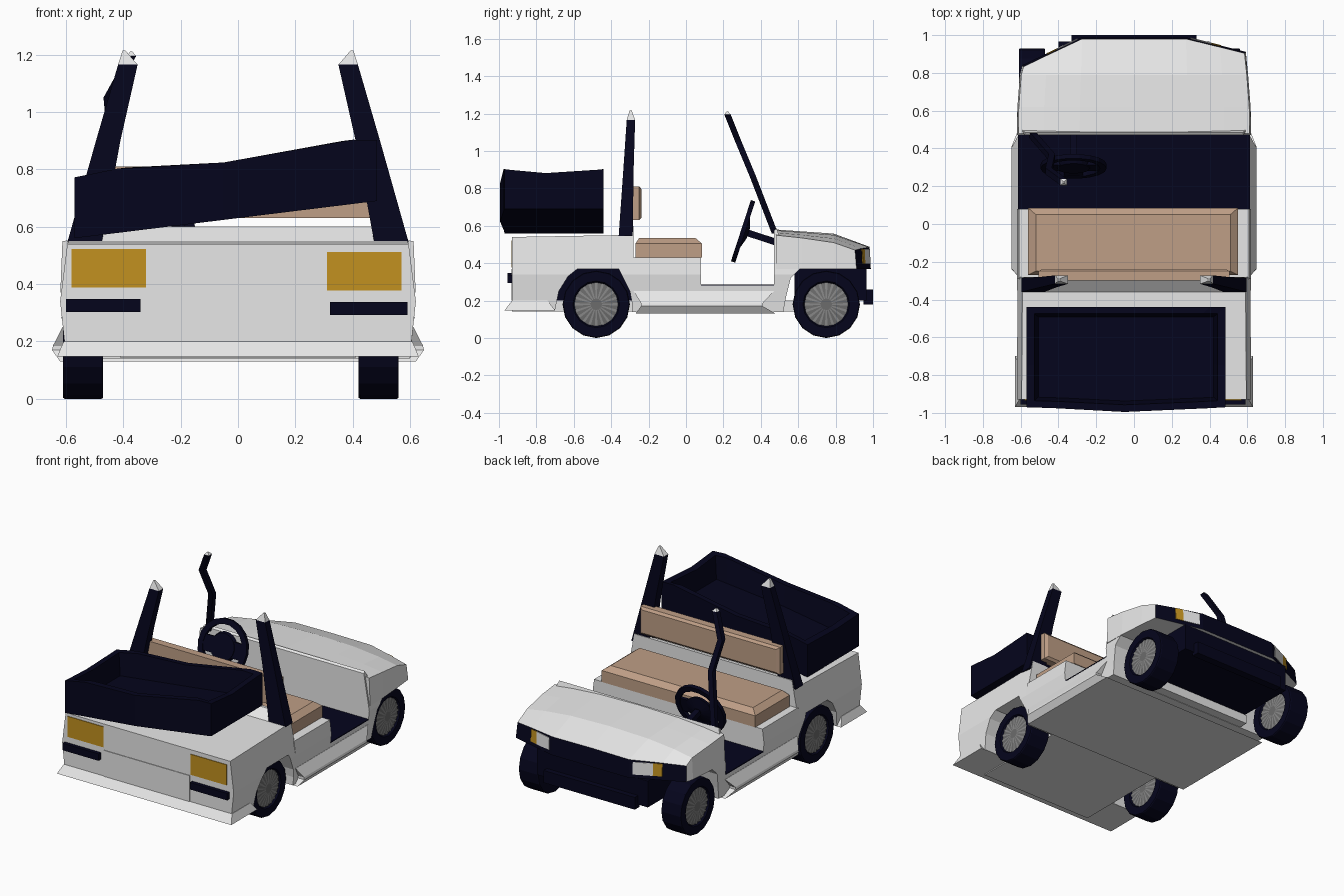
import bpy, bmesh, math
from mathutils import Vector

if "Cube" in bpy.data.objects:
    bpy.data.objects.remove(bpy.data.objects["Cube"])


def material(name, r, g, b):
    m = bpy.data.materials.new(name)
    m.diffuse_color = (r, g, b, 1)
    m.use_nodes = True
    m.node_tree.nodes["Principled BSDF"].inputs["Base Color"].default_value = m.diffuse_color
    return m


WHITE = material("white panel", 0.80, 0.80, 0.80)
NAVY = material("dark navy", 0.0015, 0.0015, 0.012)
TAN = material("tan vinyl", 0.52, 0.345, 0.24)
AMBER = material("amber lamp", 0.54, 0.285, 0.014)
GREY = material("hub grey", 0.15, 0.15, 0.15)
STEEL = material("spoke grey", 0.25, 0.25, 0.25)


def finish(name, bm, *mats):
    bmesh.ops.recalc_face_normals(bm, faces=bm.faces)
    me = bpy.data.meshes.new(name)
    bm.to_mesh(me)
    bm.free()
    for m in mats:
        me.materials.append(m)
    ob = bpy.data.objects.new(name, me)
    bpy.context.collection.objects.link(ob)
    return ob


def skin(rings, strip=False):
    """Join rings of points into a closed solid; strip caps suit bent ends."""
    bm = bmesh.new()
    vs = [[bm.verts.new(p) for p in r] for r in rings]
    n = len(vs[0])
    for a, b in zip(vs, vs[1:]):
        for i in range(n):
            j = (i + 1) % n
            bm.faces.new((a[i], a[j], b[j], b[i]))
    for r in (vs[0], vs[-1]):
        if strip:
            for i in range(n // 2 - 1):
                bm.faces.new((r[i], r[i + 1], r[n - 2 - i], r[n - 1 - i]))
        else:
            bm.faces.new(r)
    return bm


def loft(name, rings, *mats):
    return finish(name, skin(rings), *mats)


def rect(x0, x1, y0, y1, z):
    return [(x0, y0, z), (x1, y0, z), (x1, y1, z), (x0, y1, z)]


def box(name, x0, x1, y0, y1, z0, z1, mat, dx=0, dy=0):
    return loft(name, [rect(x0, x1, y0, y1, z0),
                       rect(x0 + dx, x1 - dx, y0 + dy, y1 - dy, z1)], mat)


def half_width(z, table=((0.14, .60), (0.20, .605), (0.34, .62), (0.54, .595), (0.60, .57))):
    for (a, wa), (b, wb) in zip(table, table[1:]):
        if z <= b + 1e-5:
            return wa + (wb - wa) * max(0, z - a) / (b - a)
    return table[-1][1]


def body(name, profile):
    """Extrude a side profile across the cart and bulge it by height."""
    bm = skin([[(s, y, z) for y, z in profile] for s in (-1, 1)])
    for z in (0.20, 0.34):
        bmesh.ops.bisect_plane(bm, geom=bm.verts[:] + bm.edges[:] + bm.faces[:],
                               plane_co=(0, 0, z), plane_no=(0, 0, 1))
    for v in bm.verts:
        v.co.x = math.copysign(half_width(v.co.z), v.co.x)
    return finish(name, bm, WHITE)


# Body shells with wheel arches
body("rear_body", [(-.93, .15), (-.93, .54), (-.36, .55), (-.30, .60), (-.28, .60), (-.28, .14),
                   (-.30, .25), (-.36, .37), (-.58, .37), (-.63, .33), (-.68, .25), (-.70, .15)])
body("front_cowl", [(.47, .14), (.47, .575), (.485, .585), (.50, .54), (.60, .50), (.61, .37),
                    (.56, .32), (.535, .22), (.52, .14)])
body("seat_base", [(-.29, .14), (-.29, .43), (.08, .43), (.08, .14)])
body("floor_base", [(.07, .14), (.07, .28), (.48, .28), (.48, .14)])
box("floor_mat", -.615, .615, .08, .47, .28, .286, NAVY)
box("underbody", -.41, .41, -.93, .58, .142, .20, WHITE)
box("rear_arch_liner", -.41, .41, -.70, -.29, .19, .372, NAVY)
box("rear_lip", -.63, .63, -.97, -.70, .148, .20, WHITE, .022, .04)
loft("side_sill", [rect(-.62, .62, -.27, .48, .13), rect(-.648, .648, -.24, .41, .17),
                   rect(-.645, .645, -.24, .41, .185), rect(-.612, .612, -.28, .47, .25)], WHITE)

# Hood with swept front corners, dark on its front face
COLS = (-1, -.78, -.47, 0, .47, .78, 1)


def front_y(x):
    k = max(0, abs(x) - .28) / .30
    return .98 - k * (.145 if x < 0 else .075)


rings = []
for y, hw, zc, ze in ((.48, .612, .58, .55), (.62, .61, .57, .535),
                      (.79, .597, .558, .51), (None, .585, .488, .47)):
    top, low = [], []
    for c in COLS:
        x = c * hw
        yy = front_y(x) if y is None else y
        top.append((x, yy, zc + (ze - zc) * abs(c) ** 2.5))
        low.append((x * 1.012, yy + (.008 if y is None else 0), .37))
    rings.append(top + low[::-1])
bm = skin(rings, strip=True)
bmesh.ops.recalc_face_normals(bm, faces=bm.faces)
for f in bm.faces:
    if f.normal.y > .75:
        f.material_index = 1
finish("hood", bm, WHITE, NAVY)


def front_lamp(name, a, b, mat):
    loft(name, [[(x, front_y(x) + d, .395), (x, front_y(x) + d + .004, .395),
                 (x, front_y(x) + d, .475), (x, front_y(x) + d - .004, .475)]
                for x, d in ((a, .008), (b, .008))], mat)


for s, side in ((-1, "left"), (1, "right")):
    front_lamp(side + "_headlight", s * .30, s * .41, WHITE)
    front_lamp(side + "_indicator", s * .41, s * .46, AMBER)
box("front_underbox", -.40, .40, .58, .965, .20, .372, NAVY)
box("front_bumper", -.33, .33, .95, 1.0, .18, .26, NAVY)

# Rear lamps, strips and panel
for side, x0, x1, dz in (("left", -.58, -.32, .005), ("right", .31, .57, -.005)):
    box(side + "_tail_lamp", x0, x1, -.934, -.926, .383 + dz, .517 + dz, AMBER)
    box(side + "_rear_strip", x0 - .02 if x0 < 0 else x0 + .01, x1 - .02 if x0 < 0 else x1 + .02,
        -.955, -.92, .298 + dz, .343 + dz, NAVY)
box("rear_panel", -.315, .305, -.934, -.926, .20, .37, WHITE)

# Seat cushions
loft("seat", [rect(-.56, .55, -.27, .085, .43), rect(-.56, .55, -.27, .085, .505),
              rect(-.52, .51, -.25, .05, .535)], TAN)
loft("backrest", [[(-w, y, .63 + i), (w, y, .63 + i), (w, y, .81 - i), (-w, y, .81 - i)]
                  for y, w, i in ((-.30, .505, 0), (-.25, .505, 0), (-.237, .485, .015))], TAN)

# Rear roof posts, cut off, with pale broken tips
for s, side in ((-1, "left"), (1, "right")):
    loft(side + "_rear_post", [rect(s * a, s * b, y0, y1, z) for a, b, y0, y1, z in (
        (.475, .595, -.36, -.285, .545), (.41, .495, -.335, -.28, .90),
        (.35, .418, -.317, -.272, 1.165))], NAVY)
    loft(side + "_post_tip", [rect(s * .35, s * .418, -.317, -.272, 1.165),
                              rect(s * .393, s * .402, -.302, -.290, 1.215)], WHITE)

# Bent windscreen post on the driver side
path = [(-.54, .475, .56), (-.435, .355, .87), (-.452, .28, 1.05), (-.372, .222, 1.195)]
loft("windscreen_post", [rect(x - .017, x + .017, y - .017, y + .017, z) for x, y, z in path], NAVY)
x, y, z = path[-1]
loft("windscreen_post_tip", [rect(x - .017, x + .017, y - .017, y + .017, z),
                             rect(x - .004, x + .004, y - .006, y + .004, z + .015)], WHITE)

# Steering wheel and column
U, V, N = Vector((1, 0, 0)), Vector((0, .31, .95)), Vector((0, .95, -.31))
C = Vector((-.32, .305, .57))


def disc_ring(r, off, n=18):
    return [C + N * off + U * r * math.cos(2 * math.pi * i / n) + V * r * math.sin(2 * math.pi * i / n)
            for i in range(n)]


bm = skin([disc_ring(.175, -.012), disc_ring(.175, .012), disc_ring(.14, .012), disc_ring(.14, -.012),
           disc_ring(.175, -.012)])
bmesh.ops.delete(bm, geom=[f for f in bm.faces if len(f.verts) > 4], context='FACES')
bmesh.ops.remove_doubles(bm, verts=bm.verts, dist=1e-5)
finish("steering_rim", bm, NAVY)
loft("steering_hub", [disc_ring(.085, -.012), disc_ring(.095, .01), disc_ring(.03, .03)], NAVY)
for k, a in enumerate((0, math.pi, 1.5 * math.pi)):
    d = U * math.cos(a) + V * math.sin(a)
    t = d.cross(N)
    loft(f"steering_spoke_{k}", [[C + d * r + t * p * .05 + N * q * .008 for p, q in
                                  ((-1, -1), (1, -1), (1, 1), (-1, 1))] for r in (.05, .15)], NAVY)
loft("steering_column", [[C + N * o + U * p * .018 + V * q * .018 for p, q in
                          ((-1, -1), (1, -1), (1, 1), (-1, 1))] for o in (0, .18)], NAVY)

# Leaning open cargo box with a dented rim
outer = [(-.57, -.97), (-.42, -.975), (-.05, -.995), (.40, -.975), (.485, -.97), (.485, -.75),
         (.485, -.44), (.40, -.44), (-.05, -.44), (-.42, -.44), (-.57, -.44), (-.57, -.75)]
rim_dz = [0, .012, -.012, .012, 0, -.02, 0, .012, -.012, .012, 0, -.01]


def tray(k, ky, h):
    pts = []
    for (x, y), dz in zip(outer, rim_dz):
        x, y = -.0425 + (x + .0425) * k, -.705 + (y + .705) * ky
        pts.append((x, y, .56 + .123 * (x + .57) + h + (dz if h > .2 else 0)))
    return pts


loft("cargo_box", [tray(1, 1, 0), tray(1, 1, .212), tray(.92, .87, .212), tray(.88, .80, .07)], NAVY)


# Wheels with hub discs and spokes on both faces
def wheel_ring(x, y, r, n=16):
    return [(x, y + r * math.sin(2 * math.pi * i / n), .18 - r * math.cos(2 * math.pi * i / n))
            for i in range(n)]


for cx, side in ((-.54, "left"), (.49, "right")):
    for cy, end in ((-.48, "rear"), (.75, "front")):
        tag = f"{end}_{side}"
        loft(tag + "_tyre", [wheel_ring(cx + o, cy, r) for o, r in (
            (-.055, .115), (-.07, .125), (-.07, .176), (-.064, .18), (.064, .18), (.07, .176),
            (.07, .125), (.055, .115))], NAVY)
        loft(tag + "_hub", [wheel_ring(cx + o, cy, r) for o, r in (
            (-.066, .035), (-.058, .12), (.058, .12), (.066, .035))], GREY)
        bm = bmesh.new()
        for f in (-1, 1):
            for i in range(20):
                a = 2 * math.pi * i / 20
                c, s = math.cos(a), math.sin(a)
                x = cx + f * .068
                bm.faces.new([bm.verts.new((x - f * d, cy + r * c - w * s, .18 + r * s + w * c))
                              for r, w, d in ((.03, -.003, 0), (.115, -.007, .005),
                                              (.115, .007, .005), (.03, .003, 0))])
        finish(tag + "_spokes", bm, STEEL)
